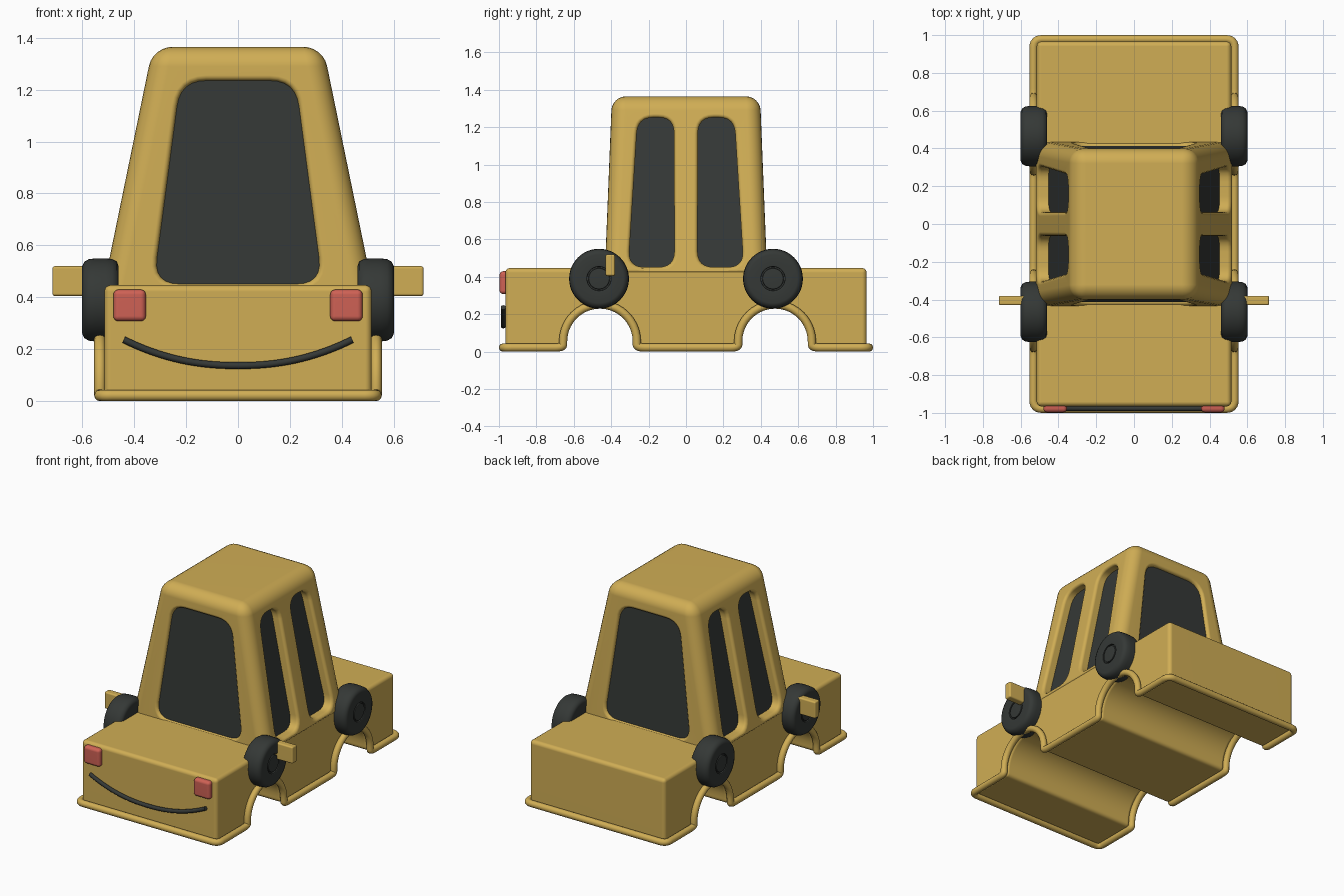
import bpy, bmesh, math
from mathutils import Vector, Matrix

if "Cube" in bpy.data.objects:
    bpy.data.objects.remove(bpy.data.objects["Cube"])


def material(name, rgb):
    m = bpy.data.materials.new(name)
    m.diffuse_color = (*rgb, 1)
    m.use_nodes = True
    m.node_tree.nodes["Principled BSDF"].inputs["Base Color"].default_value = m.diffuse_color
    return m


YELLOW = material("yellow_paint", (0.63, 0.42, 0.09))
DARK = material("dark_rubber", (0.035, 0.04, 0.037))
RED = material("red_lamp", (0.62, 0.12, 0.09))
ARCHES = (-0.46, 0.476)


def make(name, bm, mat=None):
    bmesh.ops.recalc_face_normals(bm, faces=bm.faces)
    me = bpy.data.meshes.new(name)
    bm.to_mesh(me)
    bm.free()
    ob = bpy.data.objects.new(name, me)
    bpy.context.collection.objects.link(ob)
    if mat:
        me.materials.append(mat)
    return ob


def bevel(ob, width, segments=4, clamp=True):
    b = ob.modifiers.new("bevel", 'BEVEL')
    b.width, b.segments, b.use_clamp_overlap = width, segments, clamp
    b.limit_method, b.angle_limit = 'ANGLE', math.radians(40)


def finish(ob, mirror=False):
    if mirror:
        ob.modifiers.new("mirror", 'MIRROR').use_mirror_merge = False
    bpy.ops.object.select_all(action='DESELECT')
    ob.select_set(True)
    bpy.context.view_layer.objects.active = ob
    bpy.ops.object.convert(target='MESH')
    bpy.ops.object.shade_smooth_by_angle(angle=math.radians(40))
    ob.modifiers.new("normals", 'WEIGHTED_NORMAL').keep_sharp = True


def rounded(pts, r, n=6):
    """Round the sharp corners of a closed path."""
    out = []
    for i, p in enumerate(pts):
        a, b = pts[i - 1] - p, pts[(i + 1) % len(pts)] - p
        if (-a).angle(b) < 0.5:
            out.append(p)
            continue
        p1 = p + a.normalized() * min(r, a.length * 0.45)
        p2 = p + b.normalized() * min(r, b.length * 0.45)
        for k in range(n + 1):
            t = k / n
            out.append(p1 * (1 - t) ** 2 + p * 2 * t * (1 - t) + p2 * t * t)
    return out


def prism(bm, pts, offset):
    lo = [bm.verts.new(p) for p in pts]
    hi = [bm.verts.new(p + Vector(offset)) for p in pts]
    bm.faces.new(lo)
    bm.faces.new(hi[::-1])
    for i in range(len(lo)):
        j = (i + 1) % len(lo)
        bm.faces.new((lo[i], hi[i], hi[j], lo[j]))


def frustum(z0, hx0, hy0, z1, hx1, hy1):
    bm = bmesh.new()
    bmesh.ops.create_cube(bm, size=2)
    for v in bm.verts:
        z, hx, hy = (z1, hx1, hy1) if v.co.z > 0 else (z0, hx0, hy0)
        v.co = (v.co.x * hx, v.co.y * hy, z)
    return bm


def box(name, lo, hi, mat, width, mirror=True):
    bm = bmesh.new()
    bmesh.ops.create_cube(bm, size=1)
    for v in bm.verts:
        v.co = [l + (c + 0.5) * (h - l) for l, h, c in zip(lo, hi, v.co)]
    ob = make(name, bm, mat)
    bevel(ob, width, 4)
    finish(ob, mirror)


def lower_edge(x, y_end, z, r):
    """Side outline of the car's bottom edge, front to back, over both arches."""
    pts = [Vector((x, -y_end, z))]
    for c in ARCHES:
        pts.append(Vector((x, c - r, z)))
        for k in range(21):
            a = math.pi * (1 - k / 20)
            pts.append(Vector((x, c + r * math.cos(a), 0.055 + r * math.sin(a))))
        pts.append(Vector((x, c + r, z)))
    return pts + [Vector((x, y_end, z))]


def tube(name, pts, radius, mat, cyclic):
    cu = bpy.data.curves.new(name, 'CURVE')
    cu.dimensions = '3D'
    cu.bevel_depth, cu.bevel_resolution, cu.use_fill_caps = radius, 4, True
    s = cu.splines.new('POLY')
    s.points.add(len(pts) - 1)
    for q, p in zip(s.points, pts):
        q.co = (*p, 1)
    s.use_cyclic_u = cyclic
    ob = bpy.data.objects.new(name, cu)
    bpy.context.collection.objects.link(ob)
    cu.materials.append(mat)
    finish(ob)


# Lower body with wheel arches cut through
bm = bmesh.new()
outline = lower_edge(-0.515, 0.966, 0.02, 0.19)
outline += [Vector((-0.515, 0.966, 0.447)), Vector((-0.515, -0.966, 0.447))]
prism(bm, outline, (1.03, 0, 0))
body = make("lower_body", bm, YELLOW)
bevel(body, 0.025)
finish(body)

# Rounded trim running along the bottom edge
right = lower_edge(0.532, 0.978, 0.022, 0.197)
left = [Vector((-p.x, p.y, p.z)) for p in reversed(right)]
tube("bottom_trim", rounded(right + left, 0.045), 0.022, YELLOW, True)

# Cabin with rounded upper and corner edges
bm = frustum(0.42, 0.522, 0.434, 1.365, 0.328, 0.396)
edges = [e for e in bm.edges if max(v.co.z for v in e.verts) > 1]
bmesh.ops.bevel(bm, geom=edges, offset=0.075, segments=6, profile=0.5, affect='EDGES')
cabin = make("cabin", bm, YELLOW)

# Window openings: front, back and two on each side
bm = bmesh.new()
for s in (-1, 1):
    shape = [(-0.325, 0.452), (0.325, 0.452), (0.222, 1.235), (-0.222, 1.235)]
    prism(bm, rounded([Vector((x, s * 0.33, z)) for x, z in shape], 0.1), (0, s * 0.3, 0))
    for t in (-1, 1):
        shape = [(0.062, 0.452), (0.308, 0.452), (0.258, 1.252), (0.064, 1.252)]
        prism(bm, rounded([Vector((s * 0.26, t * y, z)) for y, z in shape], 0.085), (s * 0.4, 0, 0))
cutter = make("window_cutter", bm)
cutter.hide_render = True
cut = cabin.modifiers.new("windows", 'BOOLEAN')
cut.operation, cut.solver, cut.object = 'DIFFERENCE', 'EXACT', cutter
bevel(cabin, 0.02, 3, False)
finish(cabin)
bpy.data.objects.remove(cutter)

# Dark glass block behind the openings
finish(make("window_glass", frustum(0.43, 0.458, 0.415, 1.3, 0.28, 0.375), DARK))

# Wheels, lathed from a tyre and hub section
section = [(0.46, 0), (0.46, 0.13), (0.467, 0.148), (0.485, 0.158), (0.51, 0.16), (0.55, 0.16),
           (0.575, 0.157), (0.592, 0.147), (0.6, 0.13), (0.6, 0.07), (0.596, 0.065),
           (0.585, 0.064), (0.585, 0.057), (0.596, 0.055), (0.598, 0.05), (0.598, 0)]
for name, y in (("front_wheels", -0.465), ("rear_wheels", 0.465)):
    bm = bmesh.new()
    vs = [bm.verts.new((x, y, 0.39 + r)) for x, r in section]
    es = [bm.edges.new(p) for p in zip(vs, vs[1:])]
    bmesh.ops.spin(bm, geom=vs + es, cent=(0, y, 0.39), axis=(1, 0, 0),
                   angle=math.tau, steps=48, use_duplicate=False)
    bmesh.ops.remove_doubles(bm, verts=bm.verts, dist=1e-4)
    finish(make(name, bm, DARK), True)

# Side mirrors and headlamps
box("side_mirrors", (0.46, -0.43, 0.405), (0.715, -0.38, 0.52), YELLOW, 0.01)
box("headlamps", (0.355, -0.997, 0.308), (0.48, -0.94, 0.43), RED, 0.02)

# Smiling mouth line
smile = []
for k in range(33):
    x = -0.44 + 0.88 * k / 32
    smile.append(Vector((x, -0.977, 0.137 + 0.1 * abs(x / 0.44) ** 2.2)))
tube("mouth", smile, 0.013, DARK, False)
